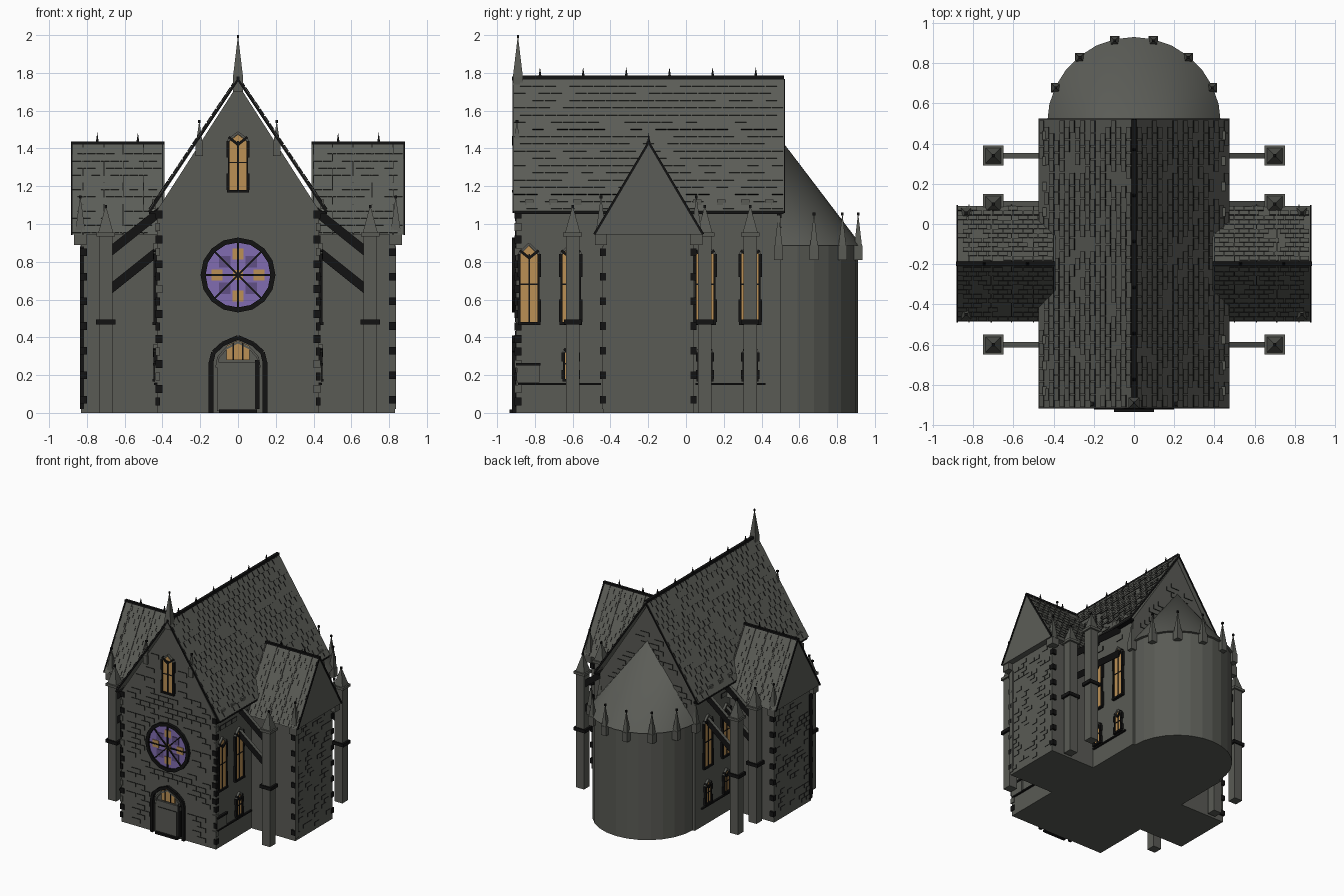
import bpy, bmesh, math, random
from mathutils import Vector as V

if "Cube" in bpy.data.objects:
    bpy.data.objects.remove(bpy.data.objects["Cube"])

random.seed(4)
COLORS = [("grey_stone", (0.10, 0.103, 0.09)), ("black_trim", (0.006, 0.006, 0.006)),
          ("amber_glass", (0.50, 0.28, 0.09)), ("violet_glass", (0.22, 0.15, 0.44)),
          ("deep_violet_glass", (0.12, 0.08, 0.24)), ("roof_slate", (0.105, 0.108, 0.095))]
STONE, BLACK, AMBER, VIOLET, DEEP, SLATE = range(6)
MATS = []
for n, c in COLORS:
    m = bpy.data.materials.new(n)
    m.diffuse_color = (*c, 1)
    m.use_nodes = True
    m.node_tree.nodes["Principled BSDF"].inputs["Base Color"].default_value = m.diffuse_color
    MATS.append(m)

PARTS = {}
X, Y, Z = V((1, 0, 0)), V((0, 1, 0)), V((0, 0, 1))


def prism(part, fr, pts, d0, d1, mat, side=None):
    """Extrude a 2D profile lying in frame (origin, u, v, n) from depth d0 to d1."""
    bm = PARTS.setdefault(part, bmesh.new())
    o, u, v, n = fr
    a = [bm.verts.new(o + u * p[0] + v * p[1] + n * d0) for p in pts]
    b = [bm.verts.new(o + u * p[0] + v * p[1] + n * d1) for p in pts]
    k = len(pts)
    fs = [bm.faces.new(a), bm.faces.new(b)]
    ss = [bm.faces.new((a[i], a[(i + 1) % k], b[(i + 1) % k], b[i])) for i in range(k)]
    for f in fs:
        f.material_index = mat
    for f in ss:
        f.material_index = mat if side is None else side
    bmesh.ops.recalc_face_normals(bm, faces=fs + ss)


def rect(part, fr, x0, x1, y0, y1, d0, d1, mat, side=None):
    prism(part, fr, [(x0, y0), (x1, y0), (x1, y1), (x0, y1)], d0, d1, mat, side)


def bar(part, fr, p, q, w, d0, d1, mat):
    p, q = V((*p, 0)), V((*q, 0))
    t = (q - p).normalized().cross(Z) * w / 2
    prism(part, fr, [(r.x, r.y) for r in (p + t, q + t, q - t, p - t)], d0, d1, mat)


def pyramid(part, x, y, z0, z1, h, mat):
    bm = PARTS.setdefault(part, bmesh.new())
    b = [bm.verts.new((x + i * h, y + j * h, z0)) for i, j in ((-1, -1), (1, -1), (1, 1), (-1, 1))]
    t = bm.verts.new((x, y, z1))
    fs = [bm.faces.new(b[::-1])] + [bm.faces.new((b[i], b[(i + 1) % 4], t)) for i in range(4)]
    for f in fs:
        f.material_index = mat


WORLD = (V((0, 0, 0)), X, Y, Z)          # plan profiles, extruded upward
ALONG_Y = (V((0, 0, 0)), X, Z, Y)        # x-z profiles
ALONG_X = (V((0, 0, 0)), Y, Z, X)        # y-z profiles
FRONT = (V((0, -0.90, 0)), X, Z, -Y)
BACK = (V((0, 0.50, 0)), X, Z, Y)


def pinnacle(part, x, y, z0, z1, ztip, h):
    """Square block, slender pyramid and a dark bead on top."""
    rect(part, WORLD, x - h, x + h, y - h, y + h, z0, z1, STONE)
    pyramid(part, x, y, z1, ztip, h * 0.85, STONE)
    rect(part, WORLD, x - .007, x + .007, y - .007, y + .007, ztip - .016, ztip, BLACK)


def relief(part, fr, x0, x1, y0, y1, w, h, gap, d, keep, ok=lambda x, y: True, mat=STONE):
    """Staggered courses of thin plates with dark edges."""
    for r in range(int((y1 - y0) / h)):
        y, x = y0 + r * h, x0 + (r % 2) * w / 2
        while x + w <= x1 + .001:
            if random.random() < keep and all(ok(a, y + b) for a in (x, x + w) for b in (0, h)):
                rect(part, fr, x, x + w - gap, y, y + h - gap, -.002, d, mat, BLACK)
            x += w


def window(fr, cx, z0, z1, hw, peak):
    """Pointed two-light window with dark jambs, sill, mullion and hood."""
    prism("window_glass", fr, [(cx - hw, z0), (cx + hw, z0), (cx + hw, z1), (cx, peak), (cx - hw, z1)],
          0, .009, AMBER)
    for s in (-1, 1):
        for i in range(3):        # alternating jamb stones
            za = z0 + (z1 - z0) * i / 3
            e = hw + (.018 if i % 2 == 0 else .01)
            rect("window_frames", fr, *sorted((cx + s * hw, cx + s * e)), za, za + (z1 - z0) / 3, 0, .018, BLACK)
        bar("window_frames", fr, (cx + s * (hw + .005), z1 + .02), (cx, z1 - .02), .014, 0, .02, BLACK)
        bar("window_frames", fr, (cx + s * (hw + .01), z1), (cx, peak + .01), .012, 0, .018, STONE)
    rect("window_frames", fr, cx - .004, cx + .004, z0, z1, 0, .014, BLACK)
    zm = z0 + (z1 - z0) * .55
    rect("window_frames", fr, cx - hw, cx + hw, zm, zm + .006, 0, .013, BLACK)
    rect("window_frames", fr, cx - hw - .015, cx + hw + .015, z0 - .014, z0, 0, .022, BLACK)


# Nave body and roof
prism("nave_walls", ALONG_Y, [(-.43, 0), (.43, 0), (.43, 1.07), (0, 1.74), (-.43, 1.07)], -.90, .50, STONE)
for s in (-1, 1):
    prism("nave_roof", ALONG_Y, [(0, 1.78), (s * .475, 1.07), (s * .465, 1.058), (0, 1.755)], -.912, .52, SLATE)
    bar("verge_trim", ALONG_Y, (0, 1.765), (s * .47, 1.062), .012, -.918, -.91, BLACK)
    bar("verge_trim", ALONG_Y, (0, 1.765), (s * .47, 1.062), .012, .518, .525, BLACK)
    rect("eaves_trim", ALONG_Y, *sorted((s * .43, s * .472)), 1.052, 1.068, -.905, .515, BLACK)
    slope = V((-s * .475, 0, .71)).normalized()
    roof = (V((s * .475, 0, 1.07)), Y, slope, V((s * .71, 0, .475)).normalized())
    relief("nave_roof_tiles", roof, -.91, .52, .01, .84, .065, .046, .006, .005, .8, mat=SLATE)
    for i in range(11):
        y = -.83 + i * .127
        if not -.45 < y < .05:
            rect("snow_guards", WORLD, s * .445 - .009, s * .445 + .009, y - .022, y + .022, 1.08, 1.13, STONE)
rect("nave_ridge", ALONG_Y, -.012, .012, 1.765, 1.785, -.91, .52, BLACK)
for i in range(6):
    pyramid("ridge_spikes", 0, -.773 + i * .2285, 1.78, 1.83, .008, BLACK)

# Courses of masonry on the nave
relief("facade_masonry", FRONT, -.42, .42, .03, 1.66, .085, .041, .007, .006, .65,
       lambda x, z: abs(x) < .42 - max(0, z - 1.07) * .63 and math.hypot(x, z - .73) > .2
       and not (abs(x) < .15 and z < .42) and not (abs(x) < .07 and 1.15 < z < 1.52))
relief("rear_masonry", BACK, -.40, .40, .95, 1.66, .085, .041, .007, .006, .6,
       lambda x, z: abs(x) < .42 - max(0, z - 1.07) * .63)

# Transepts, side windows, buttresses
for s in (-1, 1):
    rect("transept_walls", ALONG_X, -.44, .04, 0, .955, s * .40, s * .83, STONE)
    prism("transept_roofs", ALONG_X, [(-.485, .945), (.09, .945), (-.1975, 1.43)], s * .39, s * .878, SLATE)
    rect("transept_ridges", ALONG_X, -.208, -.187, 1.42, 1.437, s * .39, s * .885, BLACK)
    end = (V((s * .83, 0, 0)), Y, Z, V((s, 0, 0)))
    relief("transept_masonry", end, -.43, .03, .03, .93, .06, .036, .005, .004, .4)
    for y, e in ((-.485, -1), (.09, 1)):
        bar("transept_verges", ALONG_X, (y, .945), (-.1975, 1.432), .012, s * .875, s * .884, BLACK)
        t = V((0, -.1975 - y, .485)).normalized()
        face = (V((0, y, .945)), X, t, V((0, e * .485, .2875)).normalized())
        a, b = sorted((s * .40, s * .875))
        relief("transept_roof_tiles", face, a, b, .01, .55, .05, .044, .005, .004, .8, mat=SLATE)
        for x in (.40, .50, .61, .71, .82):
            rect("transept_roof_seams", face, s * x - .003, s * x + .003, 0, .55, 0, .007, SLATE)
    for y in (-.45, .055):
        pinnacle("transept_pinnacles", s * .835, y, .89, .95, 1.15, .033)
    for x in (.53, .745):
        pyramid("ridge_spikes", s * x, -.1975, 1.43, 1.485, .008, BLACK)
    for i in range(7):            # transept corner stones
        for y in (-.44, .04):
            rect("corner_stones", WORLD, *sorted((s * .80, s * .836)), y - .016, y + .016,
                 .05 + i * .13, .09 + i * .13, BLACK)
    rect("corner_stones", WORLD, *sorted((s * .815, s * .836)), -.446, -.41, .02, .88, BLACK if s < 0 else STONE)

    side = (V((s * .43, 0, 0)), Y, Z, V((s, 0, 0)))
    for a, b in ((-.89, -.45), (.05, .42)):
        rect("string_course", side, a, b, .147, .158, 0, .014, BLACK)
        relief("side_masonry", side, a, b, .18, 1.04, .075, .041, .006, .006, .6,
               lambda y, z: not any(abs(y - c) < .085 and .16 < z < .92 for c in (-.83, -.61, .1, .34)))
    for y in (-.83, -.61, .10, .34):
        window(side, y, .48, .84, .045, .885)
        if y > -.8:
            window(side, y, .18, .32, .03, .35)
    rect("side_niche", side, -.895, -.775, .16, .25, 0, .012, STONE)
    rect("side_niche", side, -.90, -.77, .25, .265, 0, .02, BLACK)
    for i in range(16):           # nave corner stones
        z = .04 + i * .066
        w = .035 if i % 2 else .022
        rect("corner_stones", WORLD, *sorted((s * (.436 - w), s * .438)), -.908, -.87, z, z + .042,
             BLACK if random.random() < .65 else STONE)

    for y in (-.60, .10, .34):    # free-standing piers with flying arches
        x = s * .70
        rect("buttress_piers", WORLD, x - .036, x + .036, y - .036, y + .036, 0, .95, STONE)
        rect("buttress_bands", WORLD, x - .052, x + .052, y - .046, y + .046, .468, .495, BLACK)
        rect("pier_caps", WORLD, x - .05, x + .05, y - .05, y + .05, .935, .955, STONE)
        pinnacle("pier_caps", x, y, .95, .956, 1.10, .046)
        for dz in (0, -.2):
            prism("flying_buttresses", ALONG_Y, [(s * .67, .83 + dz), (s * .67, .89 + dz),
                  (s * .42, 1.09 + dz), (s * .42, 1.03 + dz)], y - .014, y + .014, BLACK)
for f in PARTS["flying_buttresses"].faces:
    if f.normal.z > .3:
        f.material_index = STONE

# Rounded east end with faceted wall, conical roof and pinnacles
N = 14
arc = [(math.cos(math.pi * i / N), math.sin(math.pi * i / N)) for i in range(N + 1)]
prism("apse_wall", WORLD, [(c * .41, .5 + q * .41) for c, q in arc], 0, .89, STONE)
bm = PARTS.setdefault("apse_roof", bmesh.new())
ring = [bm.verts.new((c * .432, .5 + q * .43, .885)) for c, q in arc]
tip = bm.verts.new((0, .5, 1.45))
for i in range(N):
    bm.faces.new((ring[i], ring[i + 1], tip)).material_index = SLATE
bm.faces.new(ring[::-1]).material_index = SLATE
for i in range(0, N + 1, 2):
    c, q = arc[i]
    pinnacle("apse_pinnacles", c * .432, .49 + q * .432, .81, .885, 1.06, .024)

# Rose window
rose = (V((0, -.90, .73)), X, Z, -Y)
R = [(math.cos(math.tau * i / 16), math.sin(math.tau * i / 16)) for i in range(16)]
prism("rose_glass", rose, [(a * .185, b * .185) for a, b in R], 0, .009, VIOLET)
for i in range(16):
    p, q = R[i], R[(i + 1) % 16]
    prism("rose_rim", rose, [(p[0] * .172, p[1] * .172), (p[0] * .198, p[1] * .198),
                             (q[0] * .198, q[1] * .198), (q[0] * .172, q[1] * .172)], 0, .022, BLACK)
for i in range(8):
    a, b = R[i * 2]
    bar("rose_spokes", rose, (0, 0), (a * .18, b * .18), .008, 0, .02, BLACK)
    r, h, m = (.11, .029, AMBER) if i % 2 == 0 else (.098, .03, DEEP)
    rect("rose_panes", rose, a * r - h, a * r + h, b * r - h, b * r + h, 0, .014, m)
rect("rose_panes", rose, -.026, .026, -.026, .026, 0, .014, AMBER)

# Gable window and west door
window(FRONT, 0, 1.18, 1.44, .044, 1.475)
rect("door_panel", FRONT, -.11, .10, .01, .27, 0, .012, STONE)
rect("door_panel", FRONT, -.085, .085, .02, .22, .012, .018, STONE, BLACK)
prism("door_transom", FRONT, [(-.06, .28), (.06, .28), (.06, .355), (0, .385), (-.06, .355)], 0, .01, AMBER)
for x in (-.025, .025):
    rect("door_arch", FRONT, x - .004, x + .004, .28, .37, 0, .016, BLACK)
for s in (-1, 1):
    rect("door_arch", FRONT, *sorted((s * .13, s * .155)), 0, .27, 0, .022, BLACK)
    path = [(s * .143, .265), (s * .13, .32), (s * .08, .365), (0, .40)]
    for p, q in zip(path, path[1:]):
        bar("door_arch", FRONT, p, q, .024, 0, .022, BLACK)
        bar("door_hood", FRONT, (p[0] * .8, p[1] - .025), (q[0] * .8, q[1] - .025), .012, 0, .016, STONE)
rect("door_arch", FRONT, .09, .115, .02, .28, 0, .016, BLACK)
rect("door_step", FRONT, -.10, .10, 0, .018, 0, .034, BLACK)

# Gable pinnacles and front spire
for x in (-.205, .205):
    pinnacle("gable_pinnacles", x, -.895, 1.36, 1.43, 1.55, .02)
rect("front_spire", WORLD, -.027, .027, -.917, -.863, 1.70, 1.775, STONE)
pyramid("front_spire", 0, -.89, 1.775, 2.0, .027, STONE)
rect("front_spire", WORLD, -.008, .008, -.92, -.91, 1.76, 1.78, BLACK)
rect("front_spire", WORLD, -.006, .006, -.896, -.884, 1.985, 2.0, BLACK)

# Turn every part into an object
for name, bm in PARTS.items():
    me = bpy.data.meshes.new(name)
    bm.to_mesh(me)
    bm.free()
    for m in MATS:
        me.materials.append(m)
    ob = bpy.data.objects.new(name, me)
    bpy.context.collection.objects.link(ob)
    if name == "apse_roof":
        bpy.context.view_layer.objects.active = ob
        ob.select_set(True)
        bpy.ops.object.shade_smooth_by_angle(angle=math.radians(30))
        ob.select_set(False)
